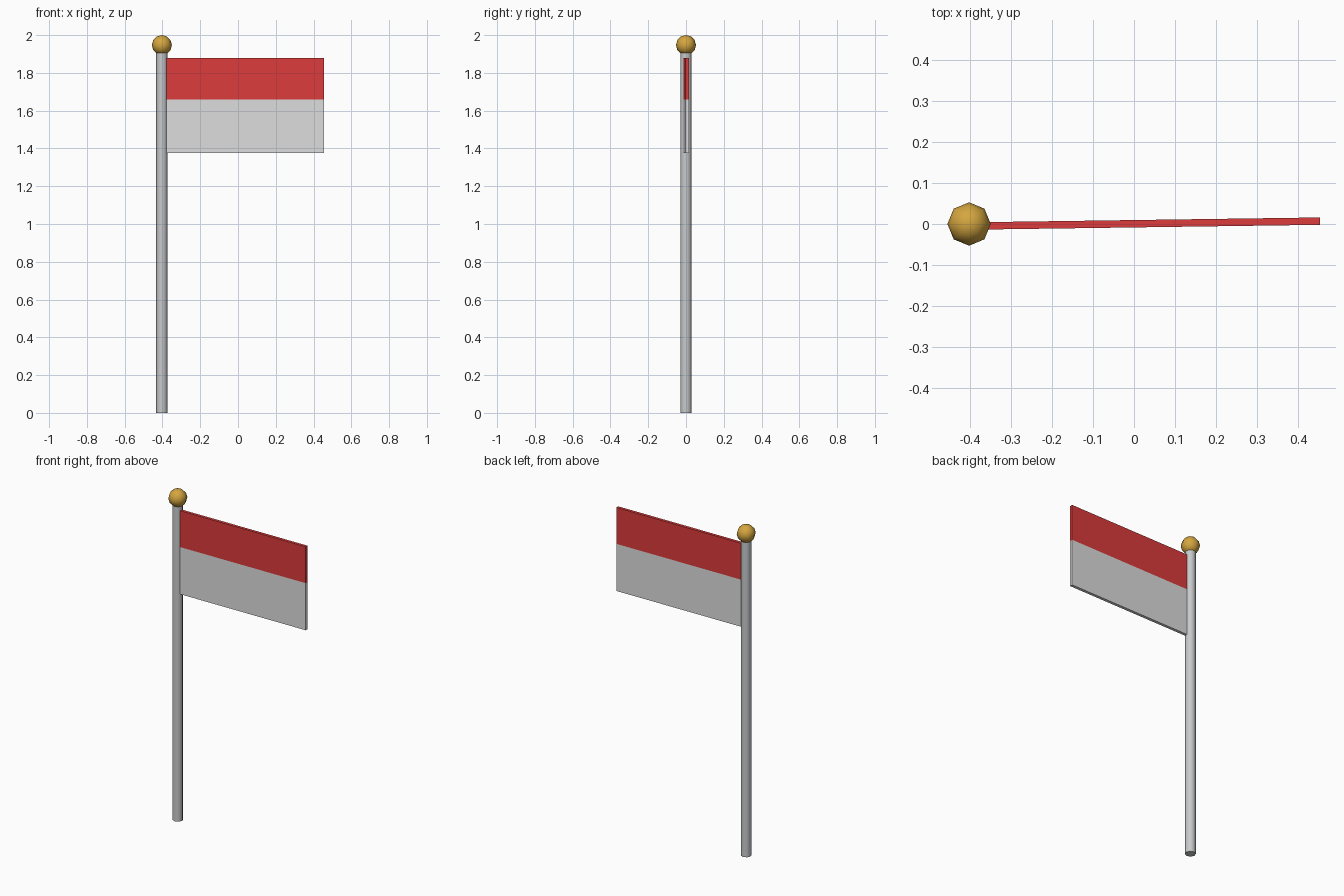
import bpy, bmesh
from math import radians

cube = bpy.data.objects.get("Cube")
if cube:
    bpy.data.objects.remove(cube, do_unlink=True)

POLE_X = -0.403


def material(name, rgb, metallic=0.0):
    m = bpy.data.materials.new(name)
    m.use_nodes = True
    m.diffuse_color = (*rgb, 1)
    m.node_tree.nodes["Principled BSDF"].inputs["Base Color"].default_value = (*rgb, 1)
    return m


red = material("flag red", (0.72, 0.045, 0.045))
white = material("flag white", (0.72, 0.73, 0.72))
steel = material("pole grey", (0.58, 0.59, 0.60))
gold = material("finial gold", (0.66, 0.38, 0.05))


def finish(name, mat):
    ob = bpy.context.object
    ob.name = ob.data.name = name
    ob.data.materials.append(mat)
    bpy.ops.object.shade_smooth_by_angle(angle=radians(60))
    return ob


# Pole, ending inside the finial
bpy.ops.mesh.primitive_cylinder_add(vertices=8, radius=0.03, depth=1.92,
                                    location=(POLE_X, 0, 0.96))
finish("pole", steel)

# Ball finial
bpy.ops.mesh.primitive_uv_sphere_add(segments=8, ring_count=6, radius=0.053,
                                     location=(POLE_X, 0, 1.947))
finish("finial", gold)

# Flag: thin slab, slightly skewed, split into two horizontal bands
x0, x1 = POLE_X, 0.455
z0, z_split, z1 = 1.375, 1.66, 1.88
half = 0.009
bm = bmesh.new()
bmesh.ops.create_cube(bm, size=1)
for v in bm.verts:
    far, top, back = v.co.x > 0, v.co.z > 0, v.co.y > 0
    middle = 0.007 if far else -0.005
    v.co = (x1 if far else x0, middle + (half if back else -half), z1 if top else z0)
bmesh.ops.bisect_plane(bm, geom=bm.verts[:] + bm.edges[:] + bm.faces[:],
                       plane_co=(0, 0, z_split), plane_no=(0, 0, 1))
for f in bm.faces:
    f.material_index = 0 if f.calc_center_median().z > z_split else 1
mesh = bpy.data.meshes.new("flag")
bm.to_mesh(mesh)
bm.free()
for m in (red, white):
    mesh.materials.append(m)
flag = bpy.data.objects.new("flag", mesh)
bpy.context.collection.objects.link(flag)
